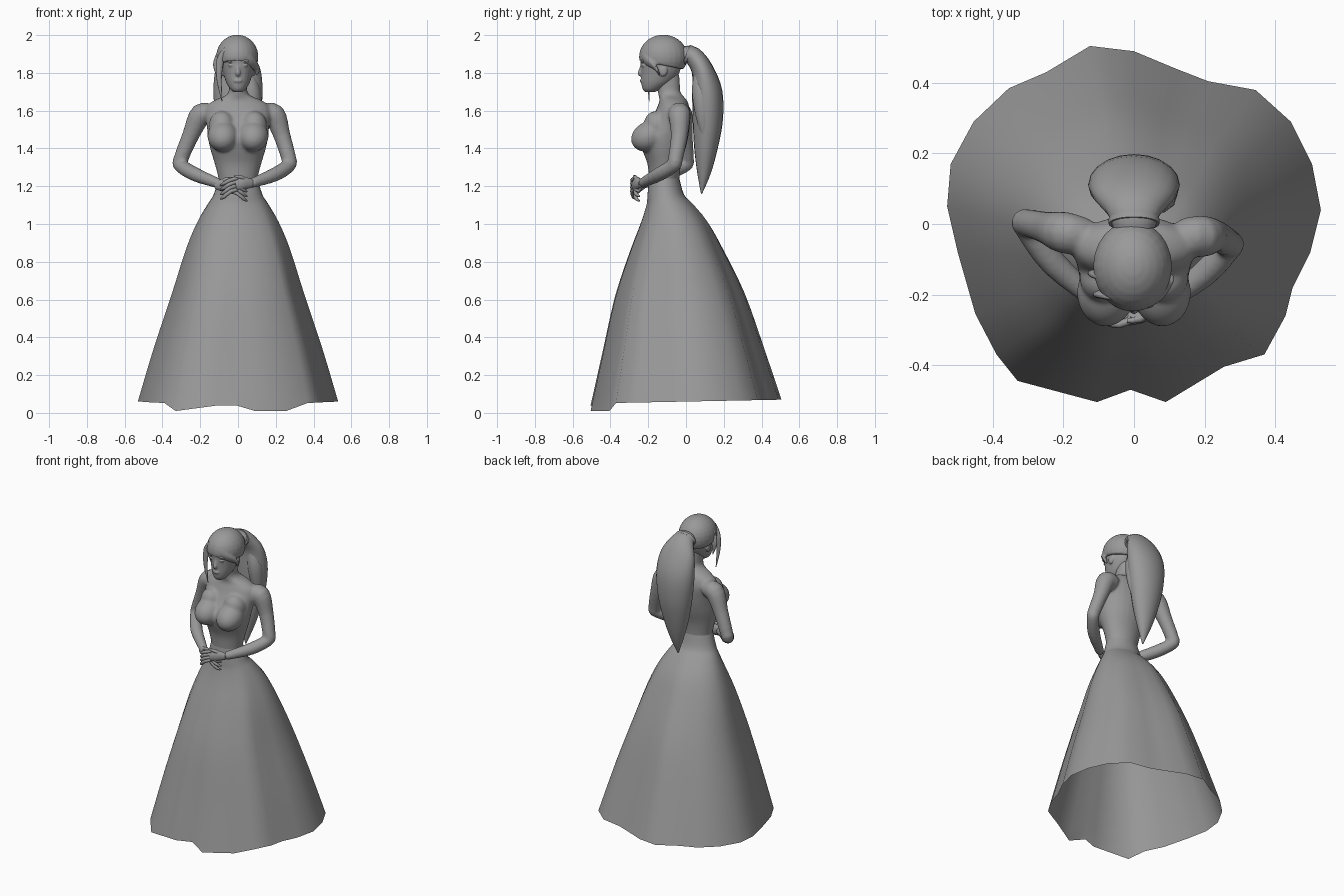
import bpy, bmesh
from math import cos, sin, pi, atan2
from mathutils import Vector, Matrix

cube = bpy.data.objects.get("Cube")
if cube:
    bpy.data.objects.remove(cube)

grey = bpy.data.materials.new("plain grey")
grey.use_nodes = True
TONE = (0.32, 0.32, 0.32, 1)
grey.diffuse_color = TONE
grey.node_tree.nodes["Principled BSDF"].inputs["Base Color"].default_value = TONE


def finish(name, bm, blend=0, soften=5):
    """Turn a bmesh into a smooth object, optionally fusing its overlapping pieces."""
    bmesh.ops.recalc_face_normals(bm, faces=bm.faces)
    mesh = bpy.data.meshes.new(name)
    bm.to_mesh(mesh)
    bm.free()
    mesh.materials.append(grey)
    ob = bpy.data.objects.new(name, mesh)
    bpy.context.collection.objects.link(ob)
    bpy.ops.object.select_all(action='DESELECT')
    ob.select_set(True)
    bpy.context.view_layer.objects.active = ob
    if blend:
        mesh.shade_smooth()
        fuse = ob.modifiers.new("fuse", 'REMESH')
        fuse.mode = 'VOXEL'
        fuse.voxel_size = blend
        fuse.use_smooth_shade = True
        soft = ob.modifiers.new("soften", 'SMOOTH')
        soft.factor = 0.5
        soft.iterations = soften
    else:
        bpy.ops.object.shade_smooth_by_angle(angle=1.0)


def spline(rows, steps=4):
    """Catmull-Rom interpolation of rows of numbers."""
    out = []
    for i in range(len(rows) - 1):
        a, b, c, d = (rows[max(i - 1, 0)], rows[i], rows[i + 1], rows[min(i + 2, len(rows) - 1)])
        for s in range(steps):
            t = s / steps
            out.append([q + t / 2 * (r - p + t * (2*p - 5*q + 4*r - e + t * (3*(q - r) + e - p)))
                        for p, q, r, e in zip(a, b, c, d)])
    return out + [list(rows[-1])]


def skin(bm, rings, capped=True):
    """Bridge rings of points with quads."""
    loops = [[bm.verts.new(p) for p in ring] for ring in rings]
    n = len(loops[0])
    for a, b in zip(loops, loops[1:]):
        for i in range(n):
            j = (i + 1) % n
            bm.faces.new((a[i], a[j], b[j], b[i]))
    if capped:
        bm.faces.new(loops[0][::-1])
        bm.faces.new(loops[-1])


def stack(bm, rows, n=24):
    """Horizontal ellipses: z, front y, back y, half width."""
    skin(bm, [[(half * cos(2*pi*k/n), (front + back) / 2 + (back - front) / 2 * sin(2*pi*k/n), z)
               for k in range(n)] for z, front, back, half in spline(rows)])


def tube(bm, rows, n=10, flat=1.0, steps=4):
    """Tapered tube through rows of x, y, z, radius; flat thins it in depth."""
    path = spline(rows, steps)
    rings = []
    for i, (x, y, z, r) in enumerate(path):
        way = Vector(path[min(i + 1, len(path) - 1)][:3]) - Vector(path[max(i - 1, 0)][:3])
        side = way.cross(Vector((0, 1, 0))).normalized()
        deep = side.cross(way).normalized() * flat
        rings.append([Vector((x, y, z)) + r * (side * cos(2*pi*k/n) + deep * sin(2*pi*k/n))
                      for k in range(n)])
    skin(bm, rings)


def ball(bm, centre, size, tilt=0):
    m = Matrix.Translation(centre) @ Matrix.Rotation(tilt, 4, 'X') @ Matrix.Diagonal((*size, 1))
    bmesh.ops.create_uvsphere(bm, u_segments=24, v_segments=14, radius=1, matrix=m)


# Skirt: a waist ellipse that opens into the wavy hem outline
HEM = [(.53, .04), (.505, .17), (.445, .29), (.345, .38), (.21, .405), (.12, .44), (0, .49),
       (-.125, .505), (-.25, .43), (-.355, .385), (-.455, .29), (-.52, .17), (-.53, .05),
       (-.5, -.08), (-.45, -.255), (-.39, -.37), (-.33, -.445), (-.105, -.505), (-.01, -.47),
       (.09, -.505), (.255, -.405), (.37, -.37), (.43, -.26), (.45, -.18), (.5, -.08)]
SKIRT = [(1.24, .104, -.195, -.035, 0), (1.15, .13, -.205, -.01, .1), (1.1, .16, -.21, .035, .25),
         (1, .215, -.24, .115, .5), (.85, .275, -.295, .195, .75), (.6, .35, -.375, .31, .95),
         (.3, .445, -.44, .41, 1), (0, .53, -.505, .505, 1)]


def hem_height(x, y):
    if y > -.38:
        return .06 + .02 * y
    return .04 if -.2 < x < .05 else .01


rings = []
for z, half, front, back, fold in spline(SKIRT, 3):
    ring = []
    for hx, hy in HEM:
        a = atan2(hy, hx)
        u = cos(a) * (1 - fold) + hx / .53 * fold
        v = sin(a) * (1 - fold) + hy / .505 * fold
        ring.append((half * u, (front + back) / 2 + (back - front) / 2 * v,
                     z + hem_height(hx, hy) * (1 - z / 1.24)))
    rings.append(ring)
bm = bmesh.new()
skin(bm, rings, capped=False)
finish("skirt", bm)

# Torso, bust and arms fused into one body
TORSO = [(1.17, -.19, -.035, .098), (1.24, -.195, -.035, .104), (1.32, -.205, -.025, .124),
         (1.4, -.235, -.002, .148), (1.46, -.245, .012, .16), (1.52, -.205, .02, .166),
         (1.58, -.17, .024, .175), (1.625, -.15, .016, .165), (1.655, -.14, .005, .125),
         (1.678, -.145, -.015, .07), (1.7, -.15, -.03, .05), (1.74, -.158, -.032, .047),
         (1.8, -.165, -.035, .047)]
ARMS = [[(-.13, -.035, 1.575, .05), (-.195, -.025, 1.58, .06), (-.25, -.01, 1.47, .046),
         (-.3, .002, 1.35, .04), (-.305, -.005, 1.312, .038), (-.225, -.115, 1.262, .038),
         (-.09, -.23, 1.21, .026)],
        [(.13, -.035, 1.575, .05), (.19, -.035, 1.58, .06), (.232, -.035, 1.47, .046),
         (.268, -.055, 1.35, .04), (.27, -.065, 1.312, .038), (.195, -.145, 1.262, .038),
         (.07, -.235, 1.215, .026)]]
bm = bmesh.new()
stack(bm, TORSO)
for arm in ARMS:
    tube(bm, arm, n=14)
for s in (-1, 1):
    ball(bm, (s * .08, -.195, 1.465), (.082, .1, .078), .45)
    ball(bm, (s * .085, -.15, 1.52), (.07, .07, .08), .5)
finish("body", bm, blend=.008, soften=10)

# Clasped hands with crossed fingers
for name, s, x0, z0, y0 in (("right_hand", -1, -.09, 1.205, -.235), ("left_hand", 1, .045, 1.215, -.25)):
    bm = bmesh.new()
    tube(bm, [(x0 + s * .03, y0 + .01, z0, .022), (x0 - s * .02, y0 - .01, z0, .036),
              (x0 - s * .06, y0 - .02, z0 - .01, .034)], flat=.55)
    for k in range(4):
        z = z0 + .026 - k * .02
        x = x0 - s * .05
        tube(bm, [(x, y0 - .02, z, .011), (x - s * .035, y0 - .035, z - .008, .011),
                  (x - s * .07, y0 - .028, z - .026 - .004 * k, .01),
                  (x - s * .088, y0 - .01, z - .036 - .004 * k, .004)], n=7, steps=2)
    tube(bm, [(x0, y0, z0 + .015, .012), (x0 - s * .03, y0 - .02, z0 + .033, .011),
              (x0 - s * .065, y0 - .025, z0 + .036, .006)], n=7, steps=2)
    finish(name, bm)

# Head with nose, lips, brows and ears
bm = bmesh.new()
stack(bm, [(1.698, -.215, -.165, .022), (1.715, -.23, -.13, .042), (1.75, -.237, -.075, .063),
           (1.8, -.238, -.035, .078), (1.85, -.24, -.025, .087), (1.9, -.24, -.02, .09),
           (1.96, -.2, -.06, .06)])
tube(bm, [(0, -.23, 1.85, .009), (0, -.238, 1.815, .012), (0, -.243, 1.797, .014),
          (0, -.23, 1.785, .009)], n=8, steps=3)
ball(bm, (0, -.234, 1.758), (.024, .011, .009))
for s in (-1, 1):
    ball(bm, (s * .035, -.229, 1.862), (.026, .012, .007))
    ball(bm, (s * .035, -.226, 1.84), (.018, .01, .008))
    ball(bm, (s * .082, -.12, 1.81), (.01, .022, .03))
finish("head", bm, blend=.005)

# Hair cap cut above the ears and brow, fused with the swept fringe
bm = bmesh.new()
ball(bm, (-.004, -.12, 1.885), (.112, .129, .117))
bmesh.ops.bisect_plane(bm, geom=bm.verts[:] + bm.edges[:] + bm.faces[:],
                       plane_co=(0, -.12, 1.84), plane_no=(0, -.2, -1), clear_outer=True)
bmesh.ops.holes_fill(bm, edges=[e for e in bm.edges if e.is_boundary])
tube(bm, [(-.07, -.2, 1.925, .025), (0, -.228, 1.9, .035), (.06, -.208, 1.865, .03),
          (.097, -.16, 1.825, .02), (.1, -.14, 1.785, .008)], flat=.5)
finish("hair_cap", bm, blend=.006)

# Loose face strands
STRANDS = {
    "right_strand": [(-.06, -.21, 1.93, .012), (-.093, -.2, 1.87, .02),
                     (-.1, -.2, 1.77, .014), (-.085, -.195, 1.65, .002)],
    "right_side_lock": [(-.09, -.15, 1.91, .02), (-.112, -.14, 1.84, .02),
                        (-.1, -.14, 1.76, .002)],
}
for name, rows in STRANDS.items():
    bm = bmesh.new()
    tube(bm, rows, flat=.6)
    finish(name, bm)

# Ponytail: broad leaf shape, plus a shorter lock on its left
bm = bmesh.new()
TAIL = [(-.01, 1.895, .06, .045), (.035, 1.89, .078, .05), (.085, 1.82, .118, .058),
        (.112, 1.7, .13, .08), (.115, 1.55, .116, .08), (.105, 1.4, .085, .062),
        (.095, 1.27, .045, .036), (.082, 1.16, .003, .003)]
path = spline(TAIL)
rings = []
for i, (y, z, rx, ry) in enumerate(path):
    p, q = path[max(i - 1, 0)], path[min(i + 1, len(path) - 1)]
    way = Vector((0, q[0] - p[0], q[1] - p[1])).normalized()
    deep = way.cross(Vector((1, 0, 0)))
    rings.append([Vector((rx * cos(k*pi/10), y, z)) + deep * ry * sin(k*pi/10) for k in range(20)])
skin(bm, rings)
finish("ponytail", bm)

bm = bmesh.new()
tube(bm, [(.05, .07, 1.8, .03), (.07, .08, 1.7, .05), (.08, .09, 1.56, .038),
          (.08, .1, 1.42, .002)])
finish("ponytail_lock", bm)

# Hair band: a tilted ring
bm = bmesh.new()
tilt = Matrix.Translation((0, .008, 1.895)) @ Matrix.Rotation(1.2, 4, 'X')
skin(bm, [[tilt @ Vector(((.066 + r) * cos(k*pi/12), (.049 + r) * sin(k*pi/12), h)) for k in range(24)]
          for r, h in ((0, -.008), (.006, -.008), (.006, .008), (0, .008))])
finish("hair_band", bm)
